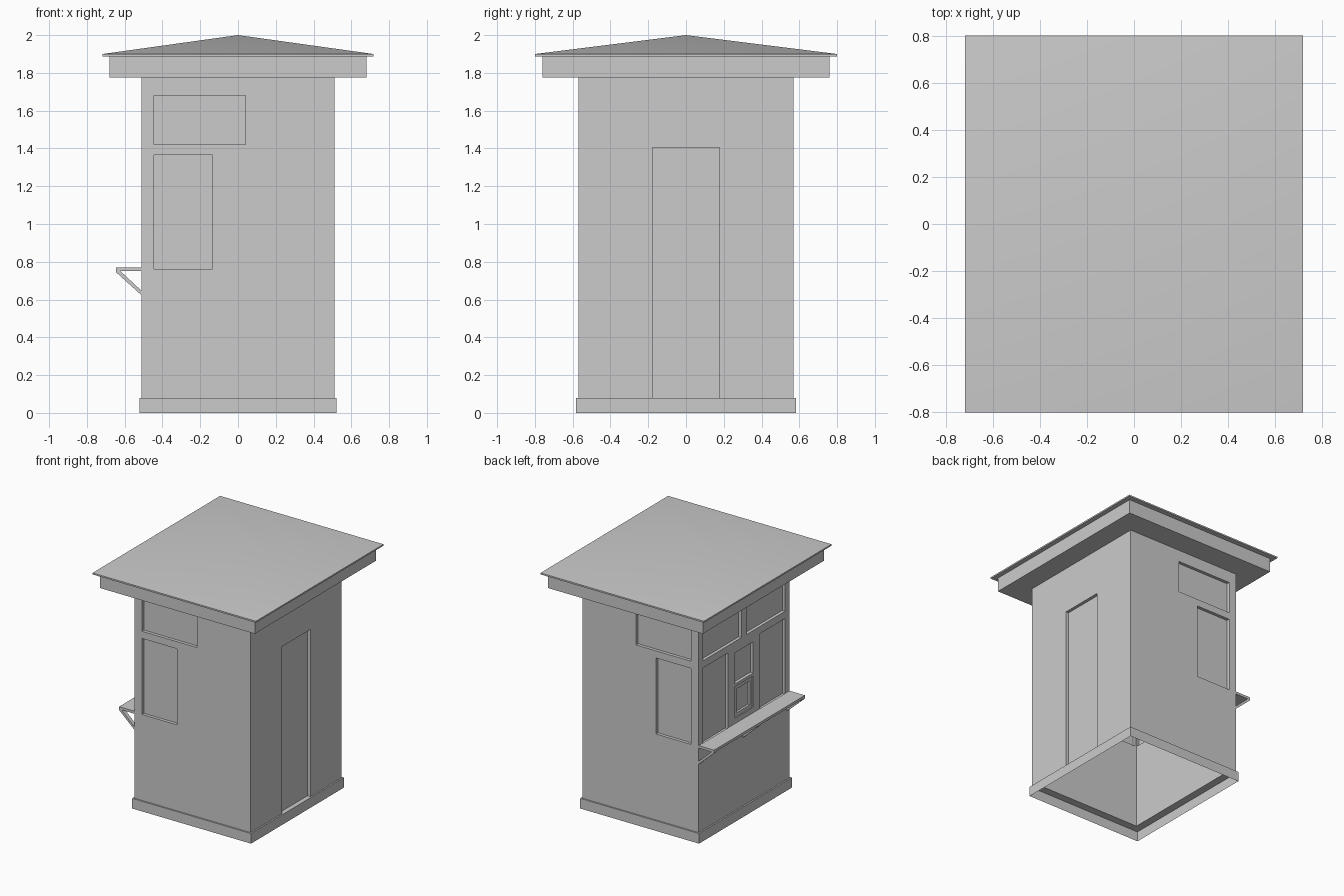
import bpy, bmesh

if "Cube" in bpy.data.objects:
    bpy.data.objects.remove(bpy.data.objects["Cube"])


def to_object(name, bm):
    bmesh.ops.recalc_face_normals(bm, faces=bm.faces)
    me = bpy.data.meshes.new(name)
    bm.to_mesh(me)
    bm.free()
    ob = bpy.data.objects.new(name, me)
    bpy.context.collection.objects.link(ob)
    return ob


def add_box(bm, x, y, z):
    verts = bmesh.ops.create_cube(bm, size=1)["verts"]
    for v in verts:
        for i, (a, b) in enumerate((x, y, z)):
            v.co[i] = (a + b) / 2 + v.co[i] * (b - a)


def boxes(name, items):
    bm = bmesh.new()
    for b in items:
        add_box(bm, *b)
    return to_object(name, bm)


def boolean(ob, cutter):
    cutter.hide_render = True
    cutter.hide_viewport = True
    mod = ob.modifiers.new("cut", "BOOLEAN")
    mod.object = cutter
    mod.operation = "DIFFERENCE"
    mod.solver = "EXACT"


X, Y, T, TOP = 0.51, 0.57, 0.05, 1.775
D, P = 0.025, 0.006          # recess depth, pane thickness

# openings: front/back walls as (x, z) and left wall as (y, z)
end_openings = [((-0.445, 0.04), (1.422, 1.68)), ((-0.445, -0.135), (0.762, 1.365))]
left_openings = [((-0.113, 0.113), (1.085, 1.332)), ((-0.113, 0.113), (0.813, 1.062))]
for s in (-1, 1):
    for a, b, z in ((0.032, 0.515, (1.422, 1.68)), (0.2, 0.515, (0.762, 1.365))):
        left_openings.append((tuple(sorted((s * a, s * b))), z))
door_y = (-0.178, 0.178)

# hollow wall shell with window and door openings
walls = boxes("walls", [((-X, X), (-Y, Y), (0.08, TOP))])
room = boxes("room_cutter", [((-X + T, X - T), (-Y + T, Y - T), (-0.1, 1.9))])
cuts, panes = [], []
for x, z in end_openings:
    for s in (-1, 1):
        cuts.append((x, tuple(sorted((s * (Y - T - 0.004), s * 0.65))), z))
        panes.append((x, tuple(sorted((s * (Y - D - P), s * (Y - D)))), z))
for y, z in left_openings:
    cuts.append(((-0.6, -X + T + 0.004), y, z))
    panes.append(((-X + D, -X + D + P), y, z))
cuts.append(((X - T - 0.004, 0.6), door_y, (0.0, 1.405)))
boolean(walls, room)
boolean(walls, boxes("opening_cutter", cuts))

# window panes, door and threshold
boxes("window_panes", panes)
boxes("door", [((X - D - P, X - D), door_y, (0.08, 1.405))])
boxes("door_threshold", [((X - T, X), door_y, (0.072, 0.08))])

# frame inside the serving hatch
hx = (-X + 0.008, -X + D)
w, z0, z1, f = 0.113, 0.813, 1.062, 0.03
boxes("hatch_frame", [
    (hx, (-w, -w + f), (z0, z1)), (hx, (w - f, w), (z0, z1)),
    (hx, (-w + f, w - f), (z0, z0 + f)), (hx, (-w + f, w - f), (z1 - f, z1))])

# base skirt: thin band with a lip onto the wall
bm = bmesh.new()
rings = []
for hx_, hy_, z in ((0.522, 0.582, 0), (0.522, 0.582, 0.08), (X, Y, 0.08)):
    rings.append([bm.verts.new((sx * hx_, sy * hy_, z))
                  for sx, sy in ((-1, -1), (1, -1), (1, 1), (-1, 1))])
for a, b in zip(rings, rings[1:]):
    for i in range(4):
        j = (i + 1) % 4
        bm.faces.new((a[i], a[j], b[j], b[i]))
to_object("base_skirt", bm)

# counter shelf on the left side with three brackets
boxes("counter", [((-0.645, -X), (-Y, Y), (0.75, 0.77))])
profile = [(-0.645, 0.752), (-0.645, 0.744), (-X, 0.622), (-X, 0.646), (-0.622, 0.75)]
bm = bmesh.new()
for yc in (-0.555, 0, 0.555):
    face = bm.faces.new([bm.verts.new((x, yc - 0.015, z)) for x, z in profile])
    ext = bmesh.ops.extrude_face_region(bm, geom=[face], use_keep_orig=True)
    for v in ext["geom"]:
        if isinstance(v, bmesh.types.BMVert):
            v.co.y += 0.03
to_object("counter_brackets", bm)

# fascia box and low pyramid roof
boxes("fascia", [((-0.68, 0.68), (-0.76, 0.76), (TOP, 1.89))])
bm = bmesh.new()
add_box(bm, (-0.717, 0.717), (-0.8, 0.8), (1.888, 1.9))
bm.faces.ensure_lookup_table()
lid = max(bm.faces, key=lambda fc: fc.calc_center_median().z)
bmesh.ops.poke(bm, faces=[lid])
max(bm.verts, key=lambda v: -abs(v.co.x)).co.z = 2.0
roof = to_object("roof", bm)
bpy.ops.object.select_all(action="DESELECT")
roof.select_set(True)
bpy.context.view_layer.objects.active = roof
bpy.ops.object.shade_smooth_by_angle()
